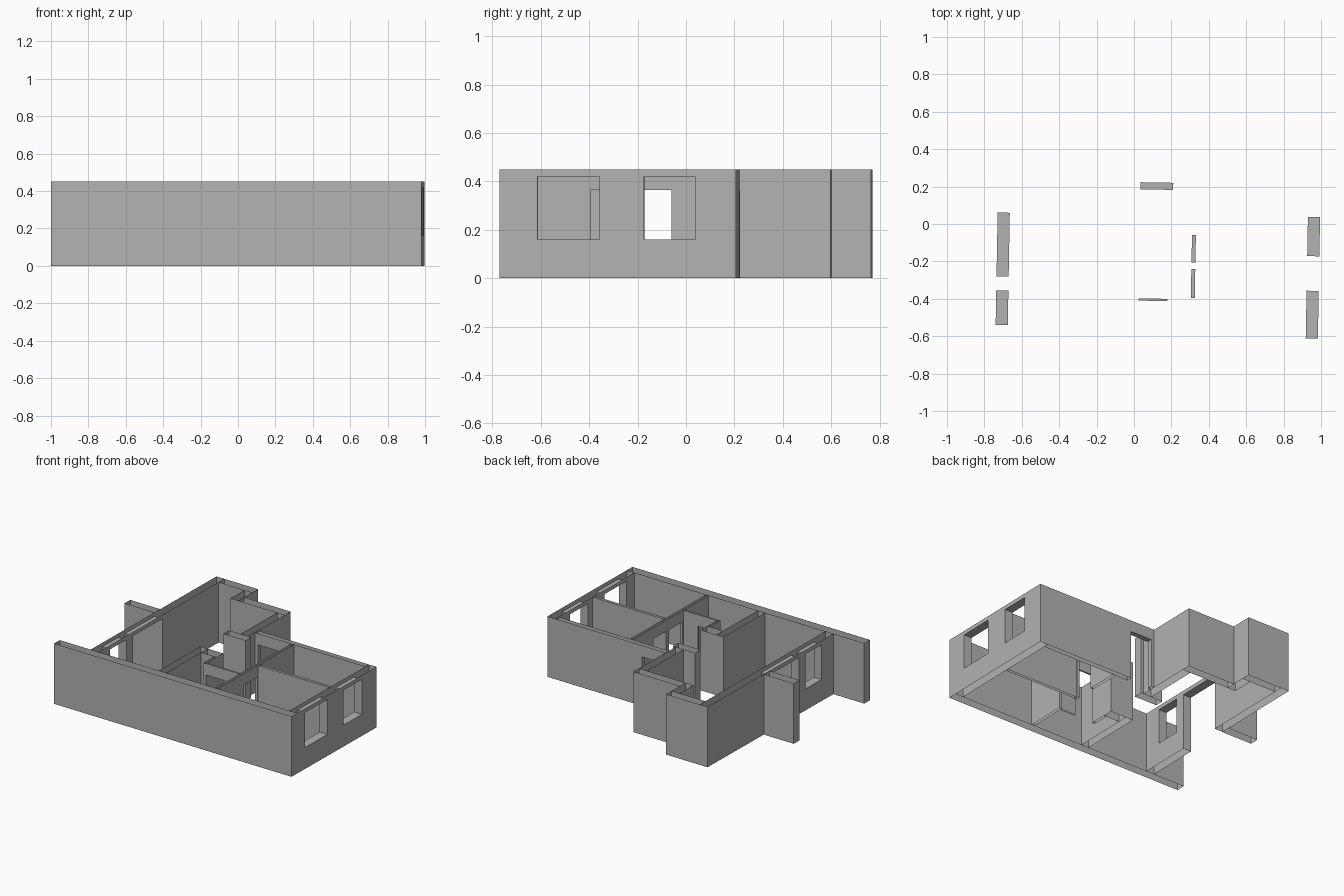
import bpy, bmesh
from mathutils import Vector

cube = bpy.data.objects.get("Cube")
if cube:
    bpy.data.objects.remove(cube, do_unlink=True)

H = 0.45       # wall height
T = 0.065      # outer wall thickness
TILT = -0.018  # slight turn of the whole plan
SILL, HEAD, DOOR = 0.16, 0.42, 0.365

plaster = bpy.data.materials.new("plaster grey")
plaster.use_nodes = True
GREY = (0.45, 0.45, 0.45, 1)
plaster.diffuse_color = GREY
plaster.node_tree.nodes["Principled BSDF"].inputs["Base Color"].default_value = GREY


def wall(name, axis, along, across, openings=(), ends=(True, True)):
    """Hollow wall without caps; openings are (start, end, sill, head)."""
    bm = bmesh.new()

    def place(a, c, z):
        return Vector((a, c, z)) if axis == 'x' else Vector((c, a, z))

    def quad(corners, normal):
        pts = [place(*p) for p in corners]
        n = (pts[1] - pts[0]).cross(pts[2] - pts[1])
        if n.dot(place(*normal)) < 0:
            pts.reverse()
        bm.faces.new([bm.verts.new(p) for p in pts])

    def side(a, b, z0, z1):
        for c, n in zip(across, (-1, 1)):
            quad([(a, c, z0), (b, c, z0), (b, c, z1), (a, c, z1)], (0, n, 0))

    def upright(a, z0, z1, n):
        c, d = across
        quad([(a, c, z0), (a, d, z0), (a, d, z1), (a, c, z1)], (n, 0, 0))

    def level(a, b, z, n):
        c, d = across
        quad([(a, c, z), (b, c, z), (b, d, z), (a, d, z)], (0, 0, n))

    pos = along[0]
    for a, b, sill, head in openings:
        side(pos, a, 0, H)
        side(a, b, head, H)
        level(a, b, head, -1)
        if sill > 0:
            side(a, b, 0, sill)
            level(a, b, sill, 1)
        upright(a, sill, head, 1)
        upright(b, sill, head, -1)
        pos = b
    side(pos, along[1], 0, H)
    for a, n, use in zip(along, (-1, 1), ends):
        if use:
            upright(a, 0, H, n)

    bmesh.ops.remove_doubles(bm, verts=bm.verts, dist=0.0001)
    mesh = bpy.data.meshes.new(name)
    bm.to_mesh(mesh)
    bm.free()
    mesh.materials.append(plaster)
    obj = bpy.data.objects.new(name, mesh)
    obj.rotation_euler.z = TILT
    bpy.context.collection.objects.link(obj)


NONE, START, END = (False, False), (True, False), (False, True)
FRONT, BACK, RIGHT, LEFT = -0.753, 0.757, 0.994, -0.73
INNER = FRONT + T

# Outer shell
wall("front_wall", 'x', (-0.987, RIGHT), (FRONT, INNER))
wall("right_wall", 'y', (INNER, 0.224), (RIGHT - T, RIGHT),
     [(-0.595, -0.34, SILL, HEAD), (-0.155, 0.055, SILL, HEAD)], END)
wall("left_wall", 'y', (INNER, BACK), (LEFT, LEFT + T),
     [(-0.553, -0.368, SILL, HEAD), (-0.293, 0.048, 0, HEAD)], END)
wall("wing_wall", 'x', (-0.98, LEFT), (0.046, 0.046 + T), ends=START)
wall("back_wall", 'x', (LEFT + T, -0.384), (BACK - T, BACK), ends=END)
wall("step_side_wall", 'y', (0.597 - T, BACK - T), (-0.384 - T, -0.384), ends=START)
wall("step_back_wall", 'x', (-0.384, 0.006), (0.597 - T, 0.597), ends=END)
wall("entry_side_wall", 'y', (0.11, 0.597 - T), (-0.059, 0.006), ends=NONE)
wall("entry_stub", 'x', (-0.155, 0.03), (0.047, 0.11))
wall("entry_wall", 'x', (0.006, RIGHT - T), (0.186, 0.224),
     [(0.031, 0.206, 0, DOOR)], NONE)

# Inner partitions
wall("room_partition", 'y', (INNER, 0.186), (0.311, 0.332),
     [(-0.389, -0.234, 0, DOOR), (-0.199, -0.054, 0, DOOR)], NONE)
wall("room_divider", 'x', (0.332, RIGHT - T), (-0.227, -0.206), ends=NONE)
wall("bath_side_wall", 'y', (INNER, -0.21), (-0.16, -0.1), ends=END)
wall("bath_niche_wall", 'x', (-0.1, 0.03), (-0.285, -0.21), ends=END)
wall("bath_niche_side", 'y', (-0.409, -0.285), (0.01, 0.03), ends=START)
wall("bath_door_wall", 'x', (0.03, 0.311), (-0.409, -0.397),
     [(0.032, 0.187, 0, DOOR)], NONE)
